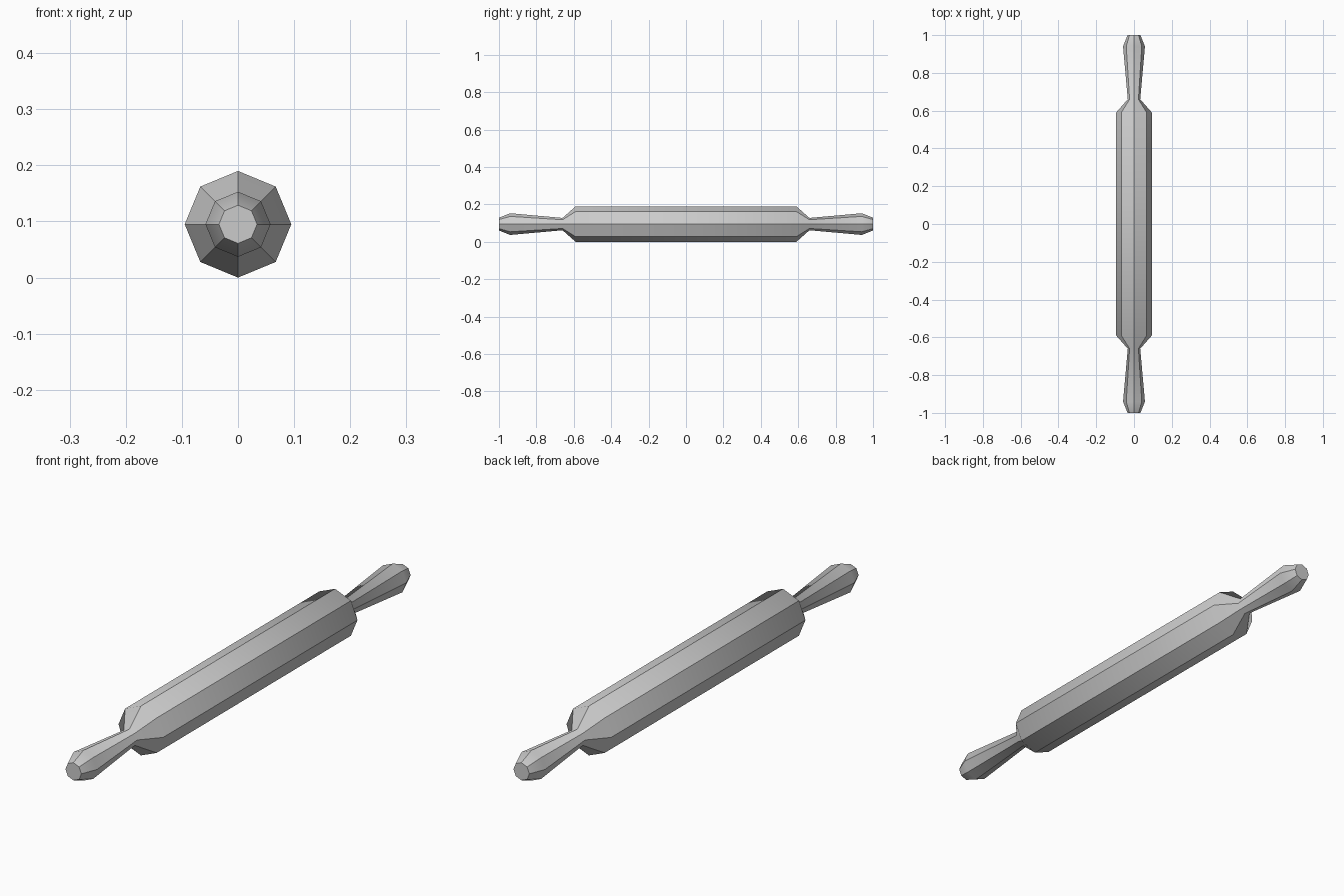
import bpy, bmesh, math

cube = bpy.data.objects.get("Cube")
if cube:
    bpy.data.objects.remove(cube)

SIDES = 8
CENTRE_Z = 0.095

grey = bpy.data.materials.new("light grey")
grey.use_nodes = True
colour = (0.6, 0.6, 0.6, 1)
grey.diffuse_color = colour
grey.node_tree.nodes["Principled BSDF"].inputs["Base Color"].default_value = colour

# Half profile from the middle outwards: (distance along y, radius)
half = [(0.59, 0.095), (0.66, 0.033), (0.94, 0.058), (1.0, 0.034)]
profile = [(-y, r) for y, r in reversed(half)] + half

# Lathe the profile around the y axis
bm = bmesh.new()
rings = []
for y, r in profile:
    angles = [math.tau * i / SIDES for i in range(SIDES)]
    rings.append([bm.verts.new((r * math.cos(a), y, CENTRE_Z + r * math.sin(a)))
                  for a in angles])
for a, b in zip(rings, rings[1:]):
    for i in range(SIDES):
        j = (i + 1) % SIDES
        bm.faces.new((a[i], a[j], b[j], b[i]))

# Flat handle ends
bm.faces.new(rings[0])
bm.faces.new(rings[-1])
bmesh.ops.recalc_face_normals(bm, faces=bm.faces)

# Smooth along the length, crisp between the eight sides and at the ends
for face in bm.faces:
    face.smooth = True
for edge in bm.edges:
    v, w = edge.verts
    lengthwise = abs(v.co.y - w.co.y) > 0.01
    at_end = abs(v.co.y) > 0.99 and abs(w.co.y) > 0.99
    edge.smooth = not (lengthwise or at_end)

mesh = bpy.data.meshes.new("rolling_pin")
bm.to_mesh(mesh)
bm.free()
mesh.materials.append(grey)
pin = bpy.data.objects.new("rolling_pin", mesh)
bpy.context.collection.objects.link(pin)
